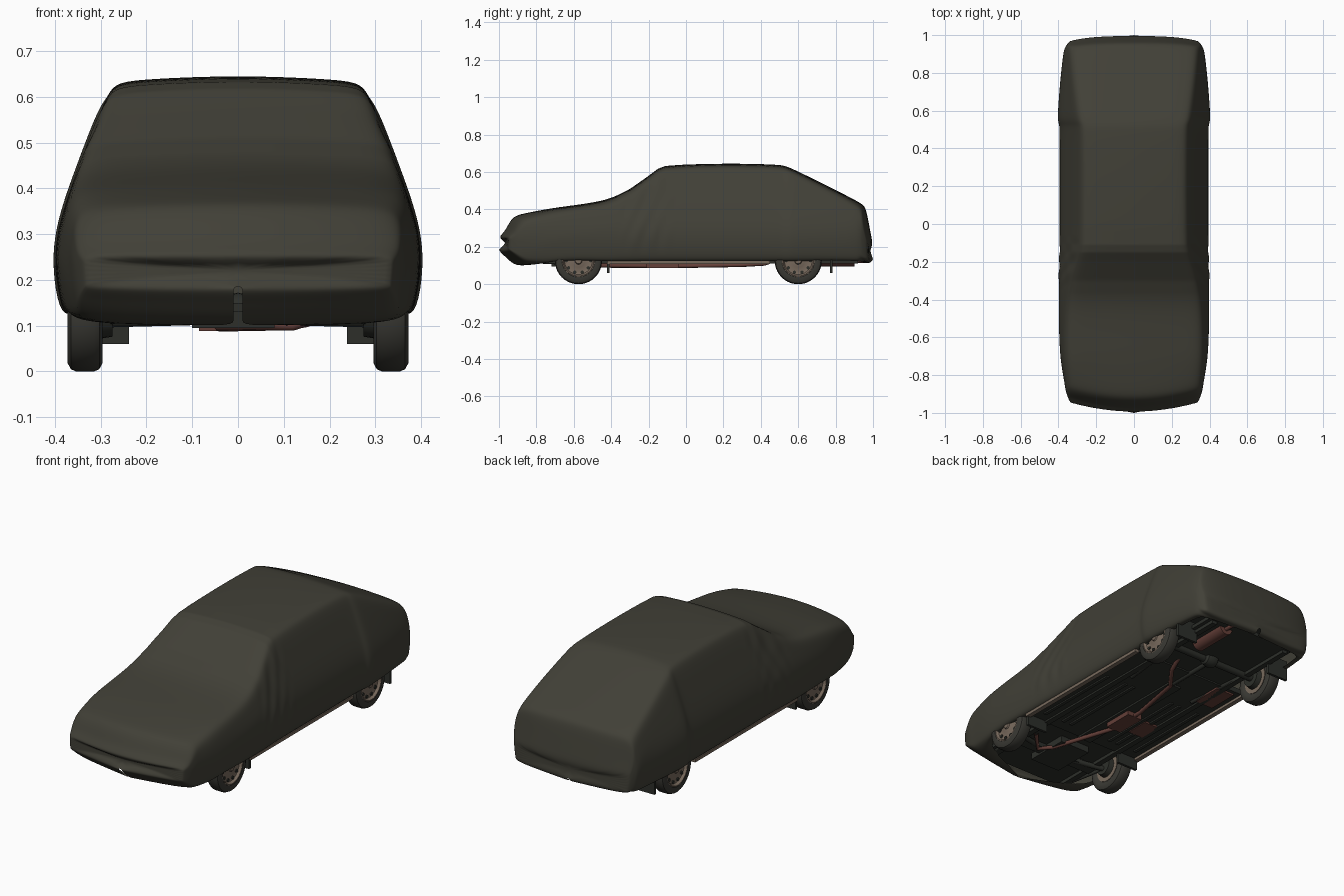
import bpy, bmesh, math
from mathutils import Vector, Matrix

if "Cube" in bpy.data.objects:
    bpy.data.objects.remove(bpy.data.objects["Cube"])


def mat(name, c):
    m = bpy.data.materials.new(name)
    m.diffuse_color = (*c, 1)
    m.use_nodes = True
    m.node_tree.nodes["Principled BSDF"].inputs["Base Color"].default_value = m.diffuse_color
    return m


CLOTH = mat("cover_cloth", (0.053, 0.051, 0.038))
TYRE = mat("tyre_rubber", (0.042, 0.041, 0.034))
RIM = mat("rim_beige", (0.19, 0.145, 0.11))
DARK = mat("underbody_dark", (0.026, 0.028, 0.023))
RUST = mat("exhaust_rust", (0.13, 0.05, 0.04))


def make(name, bm, m, smooth=None):
    bmesh.ops.recalc_face_normals(bm, faces=bm.faces[:])
    me = bpy.data.meshes.new(name)
    bm.to_mesh(me)
    bm.free()
    me.materials.append(m)
    ob = bpy.data.objects.new(name, me)
    bpy.context.collection.objects.link(ob)
    if smooth:
        bpy.ops.object.select_all(action='DESELECT')
        ob.select_set(True)
        bpy.context.view_layer.objects.active = ob
        bpy.ops.object.shade_smooth_by_angle(angle=math.radians(smooth))
    return ob


def box(name, x, y, z, m):
    """Box from (min, max) pairs."""
    bm = bmesh.new()
    size = [b - a for a, b in (x, y, z)]
    mid = [(a + b) / 2 for a, b in (x, y, z)]
    bmesh.ops.create_cube(bm, size=1, matrix=Matrix.Translation(mid) @ Matrix.Diagonal((*size, 1)))
    return make(name, bm, m)


def rod(name, a, b, r, m, segs=16):
    a, b = Vector(a), Vector(b)
    d = b - a
    bm = bmesh.new()
    rot = d.to_track_quat('Z', 'Y').to_matrix().to_4x4()
    bmesh.ops.create_cone(bm, cap_ends=True, segments=segs, radius1=r, radius2=r, depth=d.length,
                          matrix=Matrix.Translation((a + b) / 2) @ rot)
    return make(name, bm, m, 40)


def lathe(name, profile, center, side, m, segs=40):
    """Spin (offset, radius) points around the x axis."""
    bm = bmesh.new()
    rings = []
    for o, r in profile:
        rings.append([bm.verts.new((center[0] + side * o,
                                    center[1] + r * math.cos(2 * math.pi * i / segs),
                                    center[2] + r * math.sin(2 * math.pi * i / segs))) for i in range(segs)])
    for p, q in zip(rings, rings[1:]):
        for i in range(segs):
            j = (i + 1) % segs
            bm.faces.new((p[i], p[j], q[j], q[i]))
    for ring in (rings[0], rings[-1]):
        bm.faces.new(ring)
    return make(name, bm, m, 35)


def interp(table, t, k=1):
    for a, b in zip(table, table[1:]):
        if t <= b[0]:
            u = max(0, (t - a[0]) / (b[0] - a[0]))
            return a[k] + (b[k] - a[k]) * u
    return table[-1][k]


# Cover: half width by height, then stations (y, top z, bottom z, width factor)
WIDTH = [(.10, .376), (.12, .388), (.18, .402), (.25, .409), (.32, .400), (.40, .372),
         (.50, .335), (.60, .295), (.65, .278)]
STATIONS = [(-1.0, .245, .19, .80), (-.993, .262, .175, .83), (-.97, .285, .155, .86),
            (-.95, .325, .135, .88), (-.925, .36, .115, .895), (-.89, .375, .10, .905),
            (-.8, .392, .105, .935), (-.7, .41, .12, .96), (-.58, .425, .125, .975), (-.45, .445, .12, .98),
            (-.38, .47, .12, .98), (-.3, .51, .12, .98), (-.2, .58, .12, .975), (-.15, .618, .12, .975),
            (-.11, .633, .12, .975), (0, .641, .12, .975), (.2, .646, .12, .975), (.38, .644, .12, .975),
            (.5, .639, .12, .975), (.525, .634, .12, .98), (.55, .626, .12, 1.0), (.6, .603, .12, .995),
            (.75, .53, .122, .965), (.9, .453, .122, .925), (.945, .428, .118, .905), (.962, .405, .116, .895),
            (.975, .34, .118, .88), (.99, .26, .12, .85), (1.0, .21, .14, .80)]

ys = sorted(set([s[0] for s in STATIONS] + [round(-.36 + .02 * i, 3) for i in range(17)]))
bm = bmesh.new()
rings = []
for y in ys:
    zt, zb, f = (interp(STATIONS, y, k) for k in (1, 2, 3))
    s = min(1, (zt - zb) / .25)
    wt = f * interp(WIDTH, zt - .035 * s)
    half = [(wt * a, zt - d * s) for a, d in ((.35, .002), (.7, .007), (.92, .013), (1, .035))]
    z0 = zt - .035 * s
    for i in range(1, 7):
        z = z0 + (zb - z0) * i / 6
        x = f * interp(WIDTH, z)
        if -.36 < y < -.04 and 1 <= i <= 4:      # cloth folds below the windscreen
            fade = math.sin(math.pi * (y + .36) / .32)
            x += .006 * fade * math.sin((y - .5 * z) * 75)
        half.append((x, z))
    wb = half[-1][0]
    ends = y < -.84 or y > .95
    half.append((.01, zb - .004) if ends else (wb - .035, zb + .006))
    pts = [(-x, z) for x, z in reversed(half)] + [(0, zt)] + half
    nose = max(0, min(1, (-.72 - y) / .2)) * .05
    tail = max(0, min(1, (y - .9) / .08)) * .025
    rings.append([bm.verts.new((x, y + nose * (x / .34) ** 2 - tail * (x / .34) ** 4, z)) for x, z in pts])
for p, q in zip(rings, rings[1:]):
    for i in range(len(p) - 1):
        bm.faces.new((p[i], p[i + 1], q[i + 1], q[i]))
bm.faces.new(rings[0])
bm.faces.new(rings[-1])
cover = make("car_cover", bm, CLOTH)
cover.data.polygons.foreach_set("use_smooth", [True] * len(cover.data.polygons))
sub = cover.modifiers.new("smooth", 'SUBSURF')
sub.levels = sub.render_levels = 2

# Underbody: floor pan, wheel well roof, sills, ribs
box("floor_pan", (-.27, .27), (-.88, .94), (.13, .15), DARK)
box("floor_pan_middle", (-.365, .365), (-.42, .44), (.122, .15), DARK)
box("wheel_well_roof", (-.32, .32), (-.84, .92), (.25, .26), DARK)
box("transmission_tunnel", (-.06, .02), (-.42, .3), (.112, .13), DARK)
box("engine_sump", (-.1, .08), (-.72, -.48), (.095, .14), DARK)
for s in (-1, 1):
    box("sill_strip", sorted((s * .345, s * .37)), (-.42, .45), (.108, .124), RIM)
    box("chassis_rail", sorted((s * .22, s * .25)), (-.85, .92), (.112, .132), DARK)
    for x in (.12, .17, .29):
        box("floor_rib", sorted((s * x, s * (x + .018))), (-.35, .15), (.114, .124), DARK)
    rod("trailing_arm", (s * .2, .22, .125), (s * .24, .6, .13), .014, DARK, 12)
    rod("front_control_arm", (s * .1, -.62, .115), (s * .29, -.575, .11), .014, DARK, 12)
    rod("anti_roll_link", (s * .25, -.8, .12), (s * .28, -.575, .11), .009, DARK, 12)
box("front_crossmember", (-.25, .25), (-.66, -.6), (.105, .135), DARK)
rod("rear_axle", (-.3, .6, .125), (.3, .6, .125), .02, DARK)
rod("prop_shaft", (-.01, -.4, .125), (-.01, .6, .125), .012, DARK)
lathe("differential", [(-.045, .015), (-.03, .035), (0, .042), (.03, .035), (.045, .015)],
      (0, .6, .13), 1, DARK, 24)
box("seat_pan_left", (-.31, -.2), (.25, .42), (.112, .123), RUST)
box("floor_patch_left", (-.23, -.14), (-.21, -.08), (.112, .123), RUST)

# Exhaust
cu = bpy.data.curves.new("exhaust_pipe", 'CURVE')
cu.dimensions = '3D'
cu.bevel_depth = .011
cu.bevel_resolution = 3
path = [(.2, -.54, .125), (.12, -.62, .1), (.07, -.56, .1), (-.04, -.22, .098), (-.04, .0, .098),
        (.01, .3, .103), (.1, .42, .11), (.12, .5, .14), (.14, .6, .155), (.14, .7, .125), (.14, .96, .125)]
sp = cu.splines.new('POLY')
sp.points.add(len(path) - 1)
for p, co in zip(sp.points, path):
    p.co = (*co, 1)
cu.materials.append(RUST)
bpy.context.collection.objects.link(bpy.data.objects.new("exhaust_pipe", cu))
box("centre_silencer", (-.085, .005), (-.21, -.04), (.088, .118), RUST)
rod("rear_silencer", (.14, .68, .135), (.14, .9, .135), .04, RUST, 20)

# Wheels and mud flaps
for y, label in ((-.575, "front"), (.6, "rear")):
    for s in (-1, 1):
        c = (s * .334, y, .126)
        lathe(label + "_tyre", [(-.03, .078), (-.037, .088), (-.038, .108), (-.031, .121), (-.02, .126),
                                (.02, .126), (.031, .121), (.038, .108), (.037, .088), (.03, .08),
                                (.0, .078)], c, s, TYRE)
        lathe(label + "_rim", [(-.032, .078), (.026, .08), (.036, .087), (.037, .082), (.024, .074),
                               (.02, .06), (.028, .035), (.03, .02), (.036, .016), (.036, .004)], c, s, RIM)
        for i in range(10):
            a = 2 * math.pi * i / 10
            dy, dz = math.cos(a) * .065, math.sin(a) * .065
            rod(label + "_rim_slot", (c[0] + s * .016, y + dy, c[2] + dz),
                (c[0] + s * .0265, y + dy, c[2] + dz), .009, DARK, 10)
        lathe(label + "_brake_drum", [(-.06, .05), (-.03, .055)], c, s, DARK, 24)
        fy = y + (.152 if label == "front" else .17)
        box(label + "_mud_flap", sorted((s * .238, s * .362)), (fy, fy + .014), (.06, .17), DARK)
